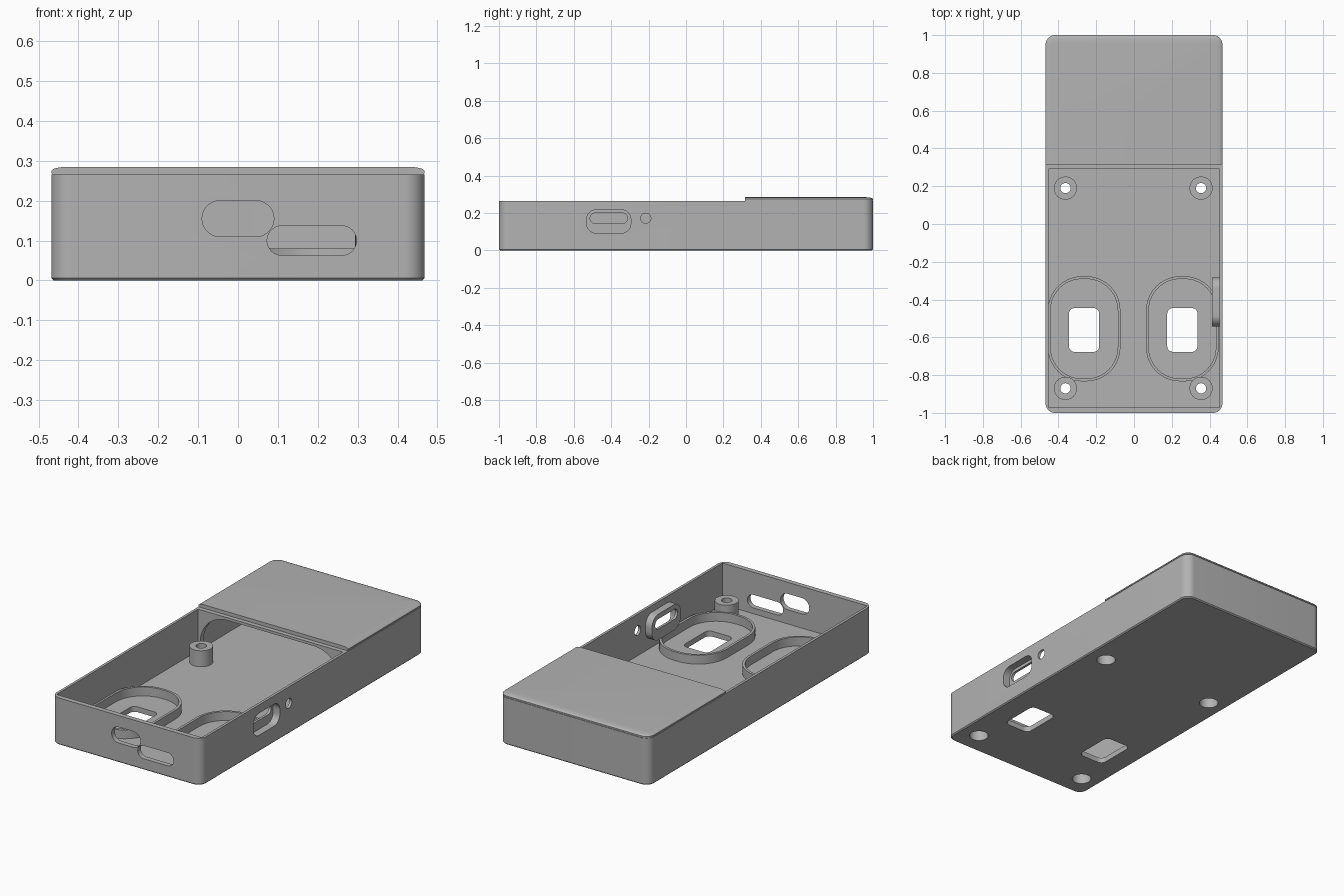
import bpy, bmesh, math

cube = bpy.data.objects.get("Cube")
if cube:
    bpy.data.objects.remove(cube, do_unlink=True)

grey = bpy.data.materials.new("plain grey")
grey.use_nodes = True
grey.diffuse_color = (0.45, 0.45, 0.45, 1)
grey.node_tree.nodes["Principled BSDF"].inputs["Base Color"].default_value = grey.diffuse_color


def outline(w, h, r, inset=0):
    """Rounded rectangle, evenly stepped at every corner."""
    w, h = w / 2 - inset, h / 2 - inset
    r = max(r - inset, 0.001)
    points = []
    for k, (sx, sy) in enumerate([(1, 1), (-1, 1), (-1, -1), (1, -1)]):
        for i in range(11):
            a = math.radians(90 * k + 9 * i)
            points.append((sx * (w - r) + r * math.cos(a), sy * (h - r) + r * math.sin(a)))
    return points


def loft(name, centre, size, r, layers, axis="Z"):
    """Stack rounded rectangles along an axis; layers are (position, inset)."""
    place = {"Z": lambda u, v, t: (u, v, t),
             "X": lambda u, v, t: (t, u, v),
             "Y": lambda u, v, t: (u, t, v)}[axis]
    bm = bmesh.new()
    rings = []
    for t, inset in layers:
        rings.append([bm.verts.new(place(centre[0] + u, centre[1] + v, t))
                      for u, v in outline(*size, r, inset)])
    for a, b in zip(rings, rings[1:]):
        for i in range(len(a)):
            j = (i + 1) % len(a)
            bm.faces.new((a[i], a[j], b[j], b[i]))
    bm.faces.new(rings[0])
    bm.faces.new(rings[-1])
    bmesh.ops.recalc_face_normals(bm, faces=bm.faces)
    mesh = bpy.data.meshes.new(name)
    bm.to_mesh(mesh)
    bm.free()
    mesh.materials.append(grey)
    obj = bpy.data.objects.new(name, mesh)
    bpy.context.collection.objects.link(obj)
    return obj


def prism(name, centre, size, r, low, high, axis="Z"):
    return loft(name, centre, size, r, [(low, 0), (high, 0)], axis)


def box(name, x0, x1, y0, y1, z0, z1):
    return prism(name, ((x0 + x1) / 2, (y0 + y1) / 2), (x1 - x0, y1 - y0), 0.001, z0, z1)


def round_bar(name, centre, radius, low, high, axis="Z"):
    return prism(name, centre, (2 * radius + 0.0002,) * 2, radius, low, high, axis)


def carve(obj, cutters):
    """Cut every helper out of the part, then discard the helpers."""
    for cutter in cutters:
        cutter.hide_render = True
        mod = obj.modifiers.new("cut", "BOOLEAN")
        mod.operation, mod.solver, mod.object = "DIFFERENCE", "EXACT", cutter
    bpy.context.view_layer.update()
    mesh = bpy.data.meshes.new_from_object(obj.evaluated_get(bpy.context.evaluated_depsgraph_get()))
    obj.modifiers.clear()
    obj.data = mesh
    for cutter in cutters:
        bpy.data.objects.remove(cutter, do_unlink=True)


FLOOR, RIM = 0.03, 0.265
MID = -0.004
SCREWS = [(MID + sx * 0.359, y) for sx in (-1, 1) for y in (0.19, -0.87)]
WINDOWS = [(MID + sx * 0.26, -0.555) for sx in (-1, 1)]
PORT = (-0.413, 0.155)


def screw_cutters(x, y):
    return [round_bar("screw_bore", (x, y), 0.027, -0.1, 0.3),
            round_bar("screw_head_recess", (x, y), 0.05, -0.1, 0.06)]


# Tray with its cavity, floor windows and wall openings
body = loft("tray_body", (0, 0), (0.936, 2), 0.05, [(0, 0.006), (0.006, 0), (RIM, 0)])
cuts = [box("cavity", -0.453, 0.453, -0.972, 0.972, FLOOR, 0.4),
        prism("front_slot_high", (0, 0.155), (0.18, 0.09), 0.0449, -1.1, -0.9, "Y"),
        prism("front_slot_low", (0.185, 0.1), (0.224, 0.074), 0.0369, -1.1, -0.9, "Y"),
        prism("port_opening", PORT, (0.236, 0.124), 0.05, 0.4, 0.6, "X"),
        round_bar("pin_hole", (-0.215, 0.172), 0.027, 0.4, 0.6, "X")]
for x, y in WINDOWS:
    cuts.append(prism("window", (x, -0.561), (0.16, 0.232), 0.03, -0.1, 0.1))
for x, y in SCREWS:
    cuts.append(round_bar("floor_hole", (x, y), 0.05, -0.1, 0.1))
carve(body, cuts)

# Screw posts
posts = []
for i, (x, y) in enumerate(SCREWS):
    post = round_bar(f"screw_post_{i + 1}", (x, y), 0.061, 0.025, 0.12)
    carve(post, screw_cutters(x, y))
    posts.append(post)

# Raised oval collars around the floor windows
collars = []
for side, (x, y) in zip(("right", "left"), WINDOWS):
    collar = prism(f"window_collar_{side}", (x, y), (0.384, 0.556), 0.18, 0.025, 0.08)
    carve(collar, [prism("collar_inside", (x, y), (0.356, 0.528), 0.166, -0.1, 0.2)])
    collars.append(collar)

# Recessed cup behind the side port
cup = prism("port_cup", PORT, (0.258, 0.146), 0.06, 0.412, 0.46, "X")
carve(cup, [prism("cup_recess", PORT, (0.236, 0.124), 0.05, 0.426, 0.6, "X"),
            prism("cup_slot", (PORT[0], 0.172), (0.2, 0.056), 0.0279, 0.3, 0.6, "X")])

# Arched partition under the cover edge
partition = box("arched_partition", -0.46, 0.46, 0.29, 0.32, 0.02, RIM)
carve(partition, [prism("arch", (0, -0.025), (0.88, 0.55), 0.17, 0.1, 0.5, "Y")])

# Cover with softly rounded outer edges and a straight front edge
cover = loft("rear_cover", (0, 0), (0.936, 2), 0.05,
             [(RIM - 0.001, 0.003), (0.267, 0.003), (0.268, 0), (0.275, 0),
              (0.279, 0.004), (0.282, 0.013), (0.284, 0.025), (0.285, 0.042)])
carve(cover, [box("cover_trim", -1, 1, -1.5, 0.315, 0, 1)])

# Smooth the curved walls, keep real edges crisp
for part in [body, cup, partition, cover] + posts + collars:
    part.data.shade_smooth()
    part.data.set_sharp_from_angle(angle=math.radians(30))
